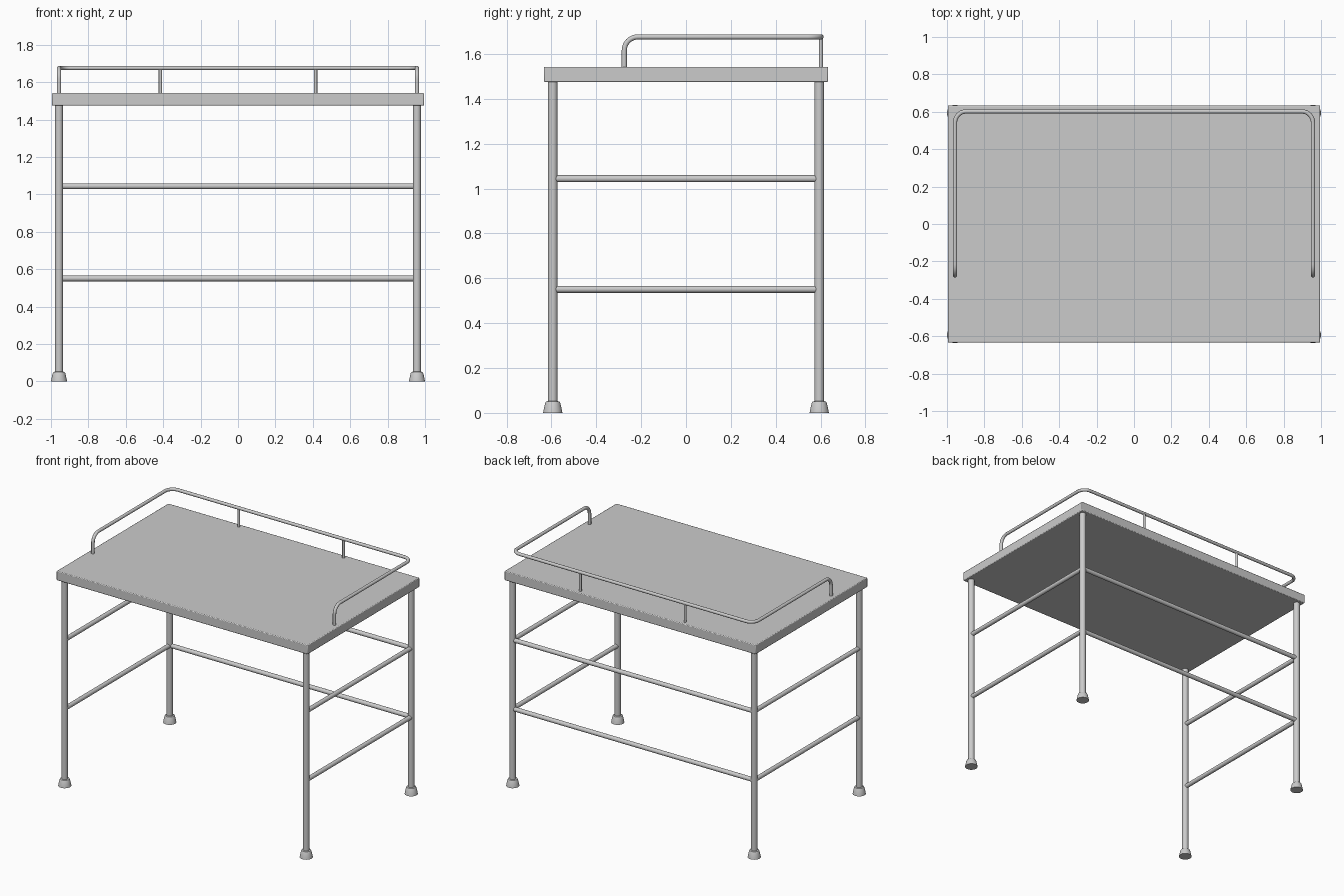
import bpy, bmesh
from mathutils import Vector
from math import pi, sin, cos

if "Cube" in bpy.data.objects:
    bpy.data.objects.remove(bpy.data.objects["Cube"])

LX, LY = 0.957, 0.594      # leg centres
Z_BOT, Z_TOP = 1.475, 1.542


def shade(ob):
    bpy.ops.object.select_all(action='DESELECT')
    ob.select_set(True)
    bpy.context.view_layer.objects.active = ob
    bpy.ops.object.shade_smooth_by_angle(angle=0.6)


def rod(name, a, b, r, sides=24):
    a, b = Vector(a), Vector(b)
    d = b - a
    bpy.ops.mesh.primitive_cylinder_add(vertices=sides, radius=r, depth=d.length,
                                        location=(a + b) / 2)
    ob = bpy.context.object
    ob.name = name
    ob.rotation_euler = d.to_track_quat('Z', 'Y').to_euler()
    shade(ob)
    return ob


def lathe(name, profile, loc, sides=28):
    bm = bmesh.new()
    rings = [[bm.verts.new((r * cos(2 * pi * i / sides), r * sin(2 * pi * i / sides), z))
              for i in range(sides)] for r, z in profile]
    for lo, hi in zip(rings, rings[1:]):
        for i in range(sides):
            j = (i + 1) % sides
            bm.faces.new((lo[i], lo[j], hi[j], hi[i]))
    bm.faces.new(rings[0][::-1])
    bm.faces.new(rings[-1])
    me = bpy.data.meshes.new(name)
    bm.to_mesh(me)
    bm.free()
    ob = bpy.data.objects.new(name, me)
    ob.location = loc
    bpy.context.collection.objects.link(ob)
    shade(ob)


def fillet_path(corners, radius, steps=8):
    pts = [Vector(c) for c in corners]
    out = [pts[0]]
    for p, c, n in zip(pts, pts[1:], pts[2:]):
        u, v = (p - c).normalized(), (n - c).normalized()
        centre = c + (u + v) * radius    # right-angle bends
        for i in range(steps + 1):
            t = i / steps * pi / 2
            out.append(centre - v * radius * cos(t) - u * radius * sin(t))
    return out + [pts[-1]]


def tube(name, pts, r):
    cu = bpy.data.curves.new(name, 'CURVE')
    cu.dimensions = '3D'
    cu.bevel_depth = r
    cu.bevel_resolution = 4
    cu.use_fill_caps = True
    sp = cu.splines.new('POLY')
    sp.points.add(len(pts) - 1)
    for q, p in zip(sp.points, pts):
        q.co = (*p, 1)
    ob = bpy.data.objects.new(name, cu)
    bpy.context.collection.objects.link(ob)
    bpy.ops.object.select_all(action='DESELECT')
    ob.select_set(True)
    bpy.context.view_layer.objects.active = ob
    bpy.ops.object.convert(target='MESH')
    shade(bpy.context.object)


# Table top slab with softened edges
bpy.ops.mesh.primitive_cube_add(size=1, location=(0, 0, (Z_BOT + Z_TOP) / 2))
top = bpy.context.object
top.name = "table_top"
top.scale = (1.99, 1.268, Z_TOP - Z_BOT)
bpy.ops.object.transform_apply(location=False, rotation=False, scale=True)
bev = top.modifiers.new("soft_edges", 'BEVEL')
bev.width = 0.005
bev.segments = 2
shade(top)

# Legs and rubber feet
foot = [(0.043, 0), (0.041, 0.012), (0.034, 0.043), (0.030, 0.050), (0.020, 0.053)]
for sx, side in ((-1, "left"), (1, "right")):
    for sy, end in ((-1, "front"), (1, "back")):
        x, y = sx * LX, sy * LY
        rod(f"{end}_{side}_leg", (x, y, 0.02), (x, y, Z_BOT + 0.01), 0.0215)
        lathe(f"{end}_{side}_foot", foot, (x, y, 0))

# Side and back rungs at two heights
for z, level in ((0.551, "lower"), (1.044, "upper")):
    for sx, side in ((-1, "left"), (1, "right")):
        rod(f"{level}_{side}_rung", (sx * LX, -LY, z), (sx * LX, LY, z), 0.0155)
    rod(f"{level}_back_rung", (-LX, LY, z), (LX, LY, z), 0.0155)

# Guard rail round the back and sides, bent down at its front ends
RZ, RY, RF = 1.676, 0.602, -0.275
corners = [(-LX, RF, Z_TOP - 0.01), (-LX, RF, RZ), (-LX, RY, RZ),
           (LX, RY, RZ), (LX, RF, RZ), (LX, RF, Z_TOP - 0.01)]
tube("guard_rail", fillet_path(corners, 0.06), 0.0115)

# Rail posts along the back
for sx, side in ((-1, "left"), (1, "right")):
    rod(f"{side}_rail_post", (sx * 0.415, RY, Z_TOP - 0.01), (sx * 0.415, RY, RZ), 0.009, 16)
